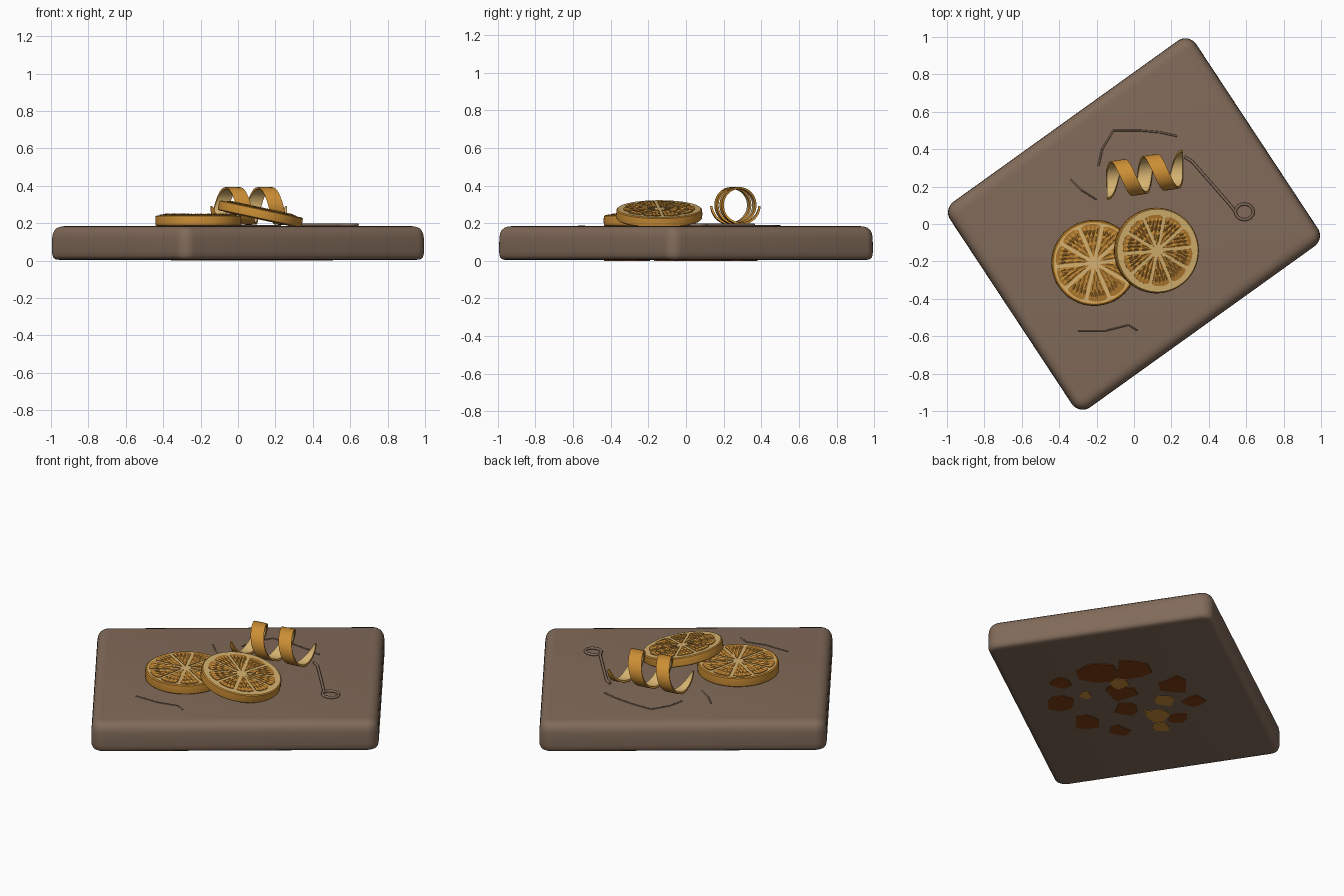
import bpy, math, random
from mathutils import Vector, Matrix

if "Cube" in bpy.data.objects:
    bpy.data.objects.remove(bpy.data.objects["Cube"])
random.seed(4)


def material(name, col):
    m = bpy.data.materials.new(name)
    m.diffuse_color = (*col, 1)
    m.use_nodes = True
    m.node_tree.nodes["Principled BSDF"].inputs["Base Color"].default_value = m.diffuse_color
    return m


BOARD = material("brown board", (0.22, 0.145, 0.10))
PEEL = material("orange peel", (0.60, 0.27, 0.035))
PITH = material("pale pith", (0.66, 0.44, 0.16))
FLESH = material("amber flesh", (0.42, 0.18, 0.025))
PULP = material("bright pulp", (0.56, 0.26, 0.04))
STAIN = material("red brown stain", (0.21, 0.05, 0.006))


def add_mesh(name, verts, faces, mats, idx=None, angle=35):
    me = bpy.data.meshes.new(name)
    me.from_pydata([tuple(v) for v in verts], [], faces)
    for m in mats:
        me.materials.append(m)
    if idx:
        me.polygons.foreach_set("material_index", idx)
    me.update()
    ob = bpy.data.objects.new(name, me)
    bpy.context.collection.objects.link(ob)
    bpy.ops.object.select_all(action='DESELECT')
    ob.select_set(True)
    bpy.context.view_layer.objects.active = ob
    bpy.ops.object.shade_smooth_by_angle(angle=math.radians(angle))
    return ob


def loft(rings, caps=True):
    """Verts and faces joining equal-length closed rings, bottom to top."""
    n = len(rings[0])
    verts = [p for r in rings for p in r]
    faces = [(k*n+i, k*n+(i+1) % n, (k+1)*n+(i+1) % n, (k+1)*n+i)
             for k in range(len(rings)-1) for i in range(n)]
    if caps:
        faces += [tuple(range(n))[::-1], tuple(range((len(rings)-1)*n, len(rings)*n))]
    return verts, faces


# Board: slightly skewed quad, rounded corners and edges
quad = [Vector(p) for p in ((1.02, -0.08), (0.293, 1.022), (-1.02, 0.08), (-0.293, -1.022))]
R = 0.07


def outline(inset, z):
    pts = []
    for i in range(4):
        p, a, b = quad[i], quad[i-1], quad[(i+1) % 4]
        d1, d2 = (p-a).normalized(), (b-p).normalized()
        n1, n2 = Vector((d1.y, -d1.x)), Vector((d2.y, -d2.x))
        c = p - (n1+n2) * (R/(1+n1.dot(n2)))
        for k in range(9):
            q = c + n1.slerp(n2, k/8)*(R-inset)
            pts.append((q.x, q.y, z))
    return pts


profile = [(.04, .004), (.02, .007), (.008, .014), (.002, .028), (0, .05), (.001, .12),
           (.005, .145), (.014, .163), (.028, .175), (.045, .181), (.066, .184)]
add_mesh("board", *loft([outline(d, z) for d, z in profile]), [BOARD], angle=50)


# Citrus slices
def circle(r, z, n=64):
    return [(r*math.cos(2*math.pi*i/n), r*math.sin(2*math.pi*i/n), z) for i in range(n)]


def slice_parts(name, radius, h, ring, matrix, segs=10):
    t = h/2
    rr = radius - ring
    # body: peel on the side and rim, pith on the flat faces
    prof = [(rr+.006, -t), (radius-.008, -t), (radius-.002, -t+.005), (radius, 0),
            (radius-.002, t-.005), (radius-.008, t), (rr+.006, t)]
    v, f = loft([circle(r, z) for r, z in prof])
    pale_ring = ring > .03
    idx = []
    for k in range(len(prof)-1):
        flat = k in (0, len(prof)-2)
        idx += [1 if flat and pale_ring else 0]*64
    idx += [1, 1]
    add_mesh(name+"_rind", v, f, [PEEL, PITH], idx).matrix_world = matrix
    # flesh wedges on both faces
    v, f = [], []
    pv, pf = [], []
    for s in range(segs):
        a0 = 2*math.pi*s/segs + .1
        w = math.pi/segs
        mid = a0 + w
        for side in (1, -1):
            base = len(v)
            pts = [(.03, mid)]
            for k in range(9):
                u = k/4-1
                pts.append((rr*(1-.05*u**4), mid+u*(w-.045)))
            for zz in (t-.002, t+.003):
                v += [(r*math.cos(a), r*math.sin(a), side*zz) for r, a in pts]
            n = len(pts)
            fs = [tuple(base+n+i for i in range(n))]
            fs += [(base+i, base+(i+1) % n, base+n+(i+1) % n, base+n+i) for i in range(n)]
            f += fs if side > 0 else [q[::-1] for q in fs]
        # pulp drops: small raised teardrops pointing at the core
        for r0, r1, count in ((.24, .60, 2), (.48, .80, 3), (.66, .97, 4)):
            for j in range(count):
                a = mid + (2*(j+.5)/count-1)*(w-.06)
                dw = (w-.06)/count*.82
                ra = rr*(r0+random.uniform(-.04, .04))
                rb = rr*(r1-random.uniform(0, .05))
                b = len(pv)
                for r, da in ((ra, 0), (ra+(rb-ra)*.7, -dw), (rb, -dw*.4),
                              (rb, dw*.4), (ra+(rb-ra)*.7, dw)):
                    pv.append((r*math.cos(a+da), r*math.sin(a+da), t+.003))
                r = ra+(rb-ra)*.65
                pv.append((r*math.cos(a), r*math.sin(a), t+.009))
                pf += [(b+i, b+(i+1) % 5, b+5) for i in range(5)]
    add_mesh(name+"_flesh", v, f, [FLESH], angle=20).matrix_world = matrix
    add_mesh(name+"_pulp", pv, pf, [PULP], angle=5).matrix_world = matrix


slice_parts("flat_slice", .23, .058, .022, Matrix.Translation((-.212, -.208, .213)))
slice_parts("leaning_slice", .229, .055, .038,
            Matrix.Translation((.12, -.142, .249)) @ Matrix.Rotation(math.radians(12), 4, 'Y'))

# Peel curl: tapered helical ribbon, peel outside and pith inside
axis = Vector((1, .16, 0)).normalized()
side = Vector((-axis.y, axis.x, 0))
N = 130
rings = []
for i in range(N+1):
    u = i/N
    th = u*5*math.pi
    c = Vector((-.157+.43*u, 0, .292))
    c.y = .228+.16*(c.x+.157)
    out = -side*math.cos(th) + Vector((0, 0, -math.sin(th)))
    hw = .041*min(1, (.03+u*7)**.7, (.03+(1-u)*7)**.7)
    ro, ri = .1, .089
    rings.append([c+out*ro-axis*hw, c+out*(ro+.001), c+out*ro+axis*hw,
                  c+out*ri+axis*hw*.92, c+out*ri-axis*hw*.92])
v, f = loft(rings)
idx = [1 if i == 3 else 0 for _ in range(N) for i in range(5)] + [0, 0]
add_mesh("peel_curl", v, f, [PEEL, PITH], idx)


# Stem with a loop and low ridges on the board
def strand(name, pts, z, r, mat):
    cu = bpy.data.curves.new(name, 'CURVE')
    cu.dimensions = '3D'
    cu.bevel_depth = r
    cu.bevel_resolution = 2
    cu.use_fill_caps = True
    sp = cu.splines.new('POLY')
    sp.points.add(len(pts)-1)
    for p, q in zip(sp.points, pts):
        p.co = (q[0], q[1], z, 1)
    cu.materials.append(mat)
    bpy.context.collection.objects.link(bpy.data.objects.new(name, cu))


loop = [(.59+.048*math.cos(a), .065+.042*math.sin(a))
        for a in (math.pi*(1+i/8) for i in range(17))]
strand("stem", [(.27, .36), (.31, .335), (.42, .21), (.52, .095)] + loop, .191, .008, BOARD)
strand("back_ridge", [(-.19, .31), (-.17, .4), (-.11, .5), (.03, .5), (.14, .49), (.23, .47)],
       .184, .005, BOARD)
strand("left_ridge", [(-.34, .24), (-.28, .18), (-.2, .13)], .184, .004, BOARD)
strand("front_ridge", [(-.3, -.57), (-.15, -.57), (-.03, -.54), (.02, -.57)], .184, .004, BOARD)


# Stains under the board: thin irregular patches (centre x, y, radius)
def patches(name, spots, mat):
    v, f = [], []
    for x, y, r in spots:
        b, n = len(v), 8
        ph = random.uniform(0, 6)
        ring = [(x+r*random.uniform(.65, 1.2)*math.cos(ph+2*math.pi*i/n),
                 y+r*random.uniform(.65, 1.2)*math.sin(ph+2*math.pi*i/n)) for i in range(n)]
        v += [(p, q, z) for z in (0, .006) for p, q in ring]
        f += [tuple(range(b, b+n))[::-1]]
        f += [(b+i, b+(i+1) % n, b+n+(i+1) % n, b+n+i) for i in range(n)]
    add_mesh(name, v, f, [mat], angle=20)


patches("red_stains", [(.38, .12, .12), (.24, .27, .11), (.45, -.1, .06), (.3, -.28, .08),
                       (.06, -.34, .08), (-.15, -.3, .06), (-.05, .29, .09), (-.25, .22, .07),
                       (.12, .03, .09), (-.3, .02, .06), (-.02, -.1, .07)], STAIN)
patches("pale_stains", [(.2, .1, .06), (-.2, -.03, .08), (-.13, .12, .06), (.26, -.12, .04),
                        (-.3, -.12, .05)], PEEL)
